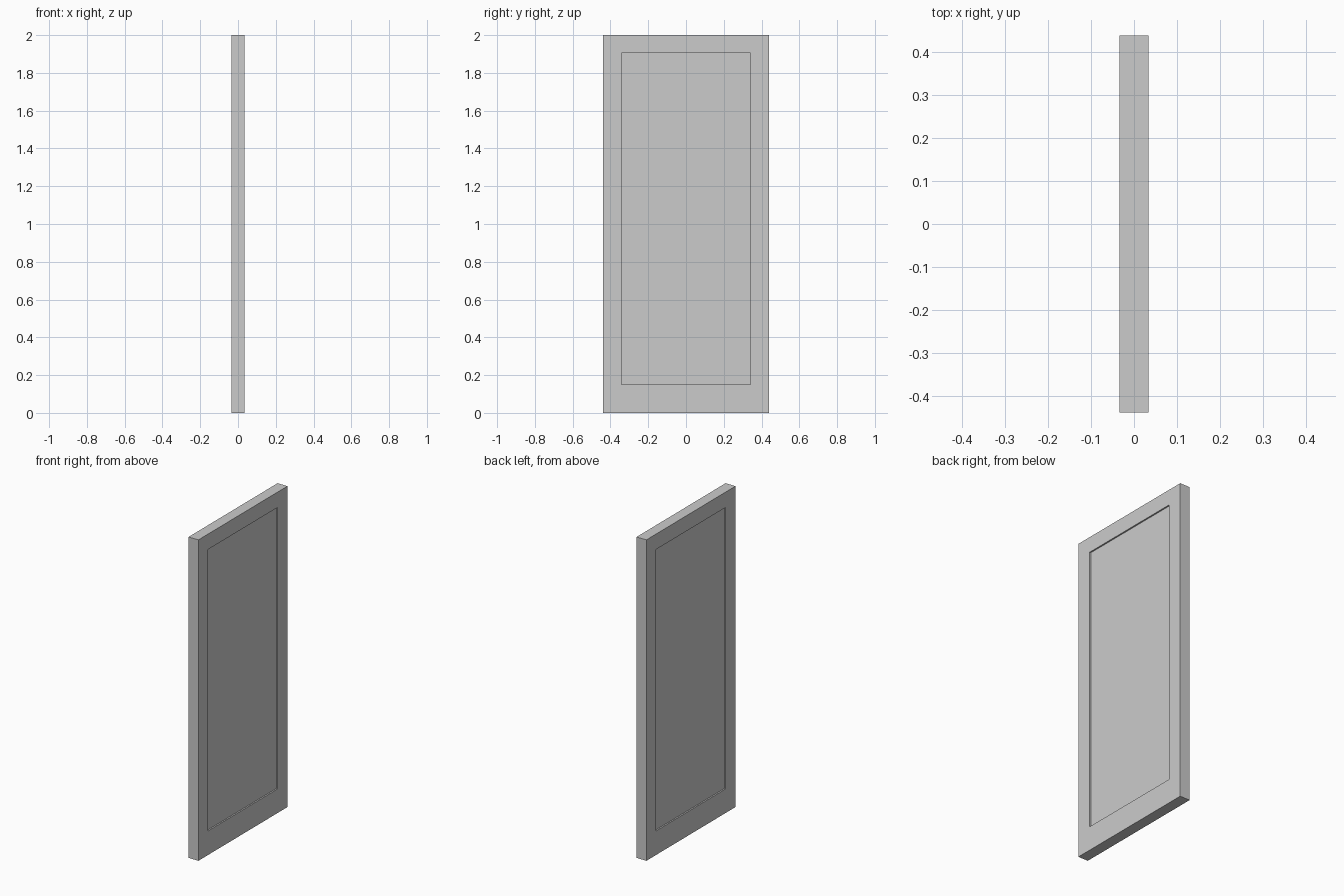
import bpy, bmesh
from mathutils import Matrix, Vector

if "Cube" in bpy.data.objects:
    bpy.data.objects.remove(bpy.data.objects["Cube"])

THICK, WIDTH, HEIGHT = 0.068, 0.877, 2.0
BORDER, BOTTOM_RAIL, DEPTH = 0.096, 0.15, 0.009

# Door slab
bm = bmesh.new()
size = Matrix.Diagonal((THICK, WIDTH, HEIGHT, 1))
bmesh.ops.create_cube(bm, size=1, matrix=Matrix.Translation((0, 0, HEIGHT / 2)) @ size)

# Sunken panel on both broad faces, with a taller bottom rail
bm.normal_update()
panels = [f for f in bm.faces if abs(f.normal.x) > 0.9]
bmesh.ops.inset_individual(bm, faces=panels, thickness=BORDER, use_even_offset=True)
for face in panels:
    for v in face.verts:
        if v.co.z < HEIGHT / 2:
            v.co.z = BOTTOM_RAIL
for face in panels:
    inward = Vector((-DEPTH if face.normal.x > 0 else DEPTH, 0, 0))
    sunk = bmesh.ops.extrude_discrete_faces(bm, faces=[face])["faces"][0]
    bmesh.ops.translate(bm, verts=sunk.verts, vec=inward)
bmesh.ops.recalc_face_normals(bm, faces=bm.faces)

mesh = bpy.data.meshes.new("door_panel")
bm.to_mesh(mesh)
bm.free()
bpy.context.collection.objects.link(bpy.data.objects.new("door_panel", mesh))
